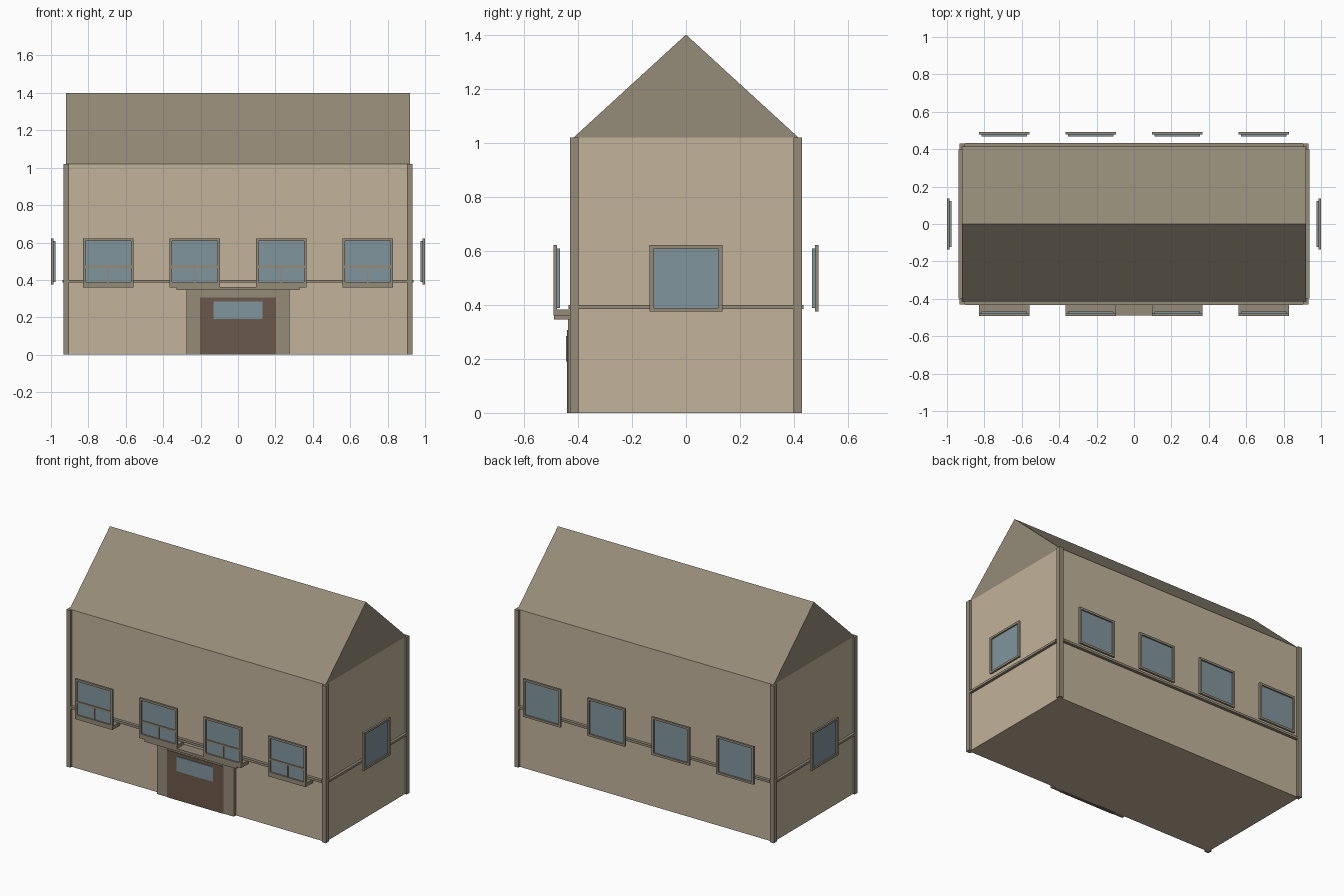
import bpy, bmesh
from math import pi
from mathutils import Matrix, Vector

if "Cube" in bpy.data.objects:
    bpy.data.objects.remove(bpy.data.objects["Cube"])


def material(name, rgb):
    m = bpy.data.materials.new(name)
    m.diffuse_color = (*rgb, 1)
    m.use_nodes = True
    m.node_tree.nodes["Principled BSDF"].inputs["Base Color"].default_value = m.diffuse_color
    return m


WALL = material("wall_tan", (0.54, 0.45, 0.33))
TRIM = material("trim_brown", (0.30, 0.26, 0.19))
GLASS = material("glass_blue", (0.22, 0.30, 0.34))
WOOD = material("door_wood", (0.147, 0.098, 0.069))


def make(name, bm, mat, matrix=Matrix()):
    bmesh.ops.transform(bm, matrix=matrix, verts=bm.verts)
    bmesh.ops.recalc_face_normals(bm, faces=bm.faces)
    me = bpy.data.meshes.new(name)
    bm.to_mesh(me)
    bm.free()
    me.materials.append(mat)
    ob = bpy.data.objects.new(name, me)
    bpy.context.collection.objects.link(ob)
    return ob


def add_box(bm, x, y, z):
    lo, hi = Vector((x[0], y[0], z[0])), Vector((x[1], y[1], z[1]))
    s = hi - lo
    bmesh.ops.create_cube(bm, size=1, matrix=Matrix.Translation((lo + hi) / 2) @ Matrix.Diagonal((*s, 1)))


def box(name, x, y, z, mat, matrix=Matrix()):
    bm = bmesh.new()
    add_box(bm, x, y, z)
    return make(name, bm, mat, matrix)


# Main walls
W, D, H = 0.92, 0.415, 1.02
box("walls", (-W, W), (-D, D), (0, H), WALL)

# Gable roof: triangular profile extruded along x
bm = bmesh.new()
tri = bm.faces.new([bm.verts.new((-W, y, z)) for y, z in ((-D, H), (D, H), (0, 1.4))])
ext = bmesh.ops.extrude_face_region(bm, geom=[tri], use_keep_orig=True)
bmesh.ops.translate(bm, vec=(2 * W, 0, 0), verts=[v for v in ext["geom"] if isinstance(v, bmesh.types.BMVert)])
make("roof", bm, TRIM)

# Corner posts and belt course
for sx in (-1, 1):
    for sy in (-1, 1):
        box("corner_post", sorted((sx * 0.903, sx * 0.933)), sorted((sy * 0.398, sy * 0.43)), (0, H), TRIM)
for s in (-1, 1):
    box("belt_long", (-0.903, 0.903), sorted((s * 0.41, s * 0.434)), (0.385, 0.40), TRIM)
    box("belt_short", sorted((s * 0.915, s * 0.937)), (-0.398, 0.398), (0.385, 0.40), TRIM)


# Window facing -y with its outer face on local y = 0
def window(matrix, front=False):
    bm = bmesh.new()
    h, t = 0.135, 0.014
    for s in (-1, 1):
        add_box(bm, sorted((s * h, s * (h - t))), (0, 0.013), (0.375, 0.621))
    for z in (0.375, 0.621 - t):
        add_box(bm, (-h + t, h - t), (0, 0.013), (z, z + t))
    make("window_frame", bm, TRIM, matrix)
    box("window_glass", (-0.122, 0.122), (0.009, 0.024), (0.388, 0.608), GLASS, matrix)
    if front:
        bm = bmesh.new()
        add_box(bm, (-0.121, 0.121), (0.003, 0.012), (0.464, 0.476))
        add_box(bm, (-0.005, 0.005), (0.003, 0.012), (0.385, 0.464))
        make("window_bars", bm, TRIM, matrix)
        box("window_sill", (-h, h), (0, 0.08), (0.36, 0.383), TRIM, matrix)


for x in (-0.694, -0.231, 0.231, 0.694):
    window(Matrix.Translation((x, -0.491, 0)), True)
    window(Matrix.Translation((x, 0.491, 0)) @ Matrix.Rotation(pi, 4, "Z"))
for s in (-1, 1):
    window(Matrix.Translation((s, 0, 0)) @ Matrix.Rotation(s * pi / 2, 4, "Z"))

# Entrance: jambs, header, hood, door and its light
for s in (-1, 1):
    box("door_jamb", sorted((s * 0.203, s * 0.276)), (-0.437, -0.41), (0, 0.347), TRIM)
box("door_header", (-0.203, 0.203), (-0.437, -0.41), (0.307, 0.347), TRIM)
box("door_hood", (-0.33, 0.33), (-0.489, -0.41), (0.345, 0.362), TRIM)
box("door", (-0.203, 0.203), (-0.44, -0.41), (0, 0.307), WOOD)
box("door_light", (-0.13, 0.13), (-0.444, -0.43), (0.19, 0.285), GLASS)
